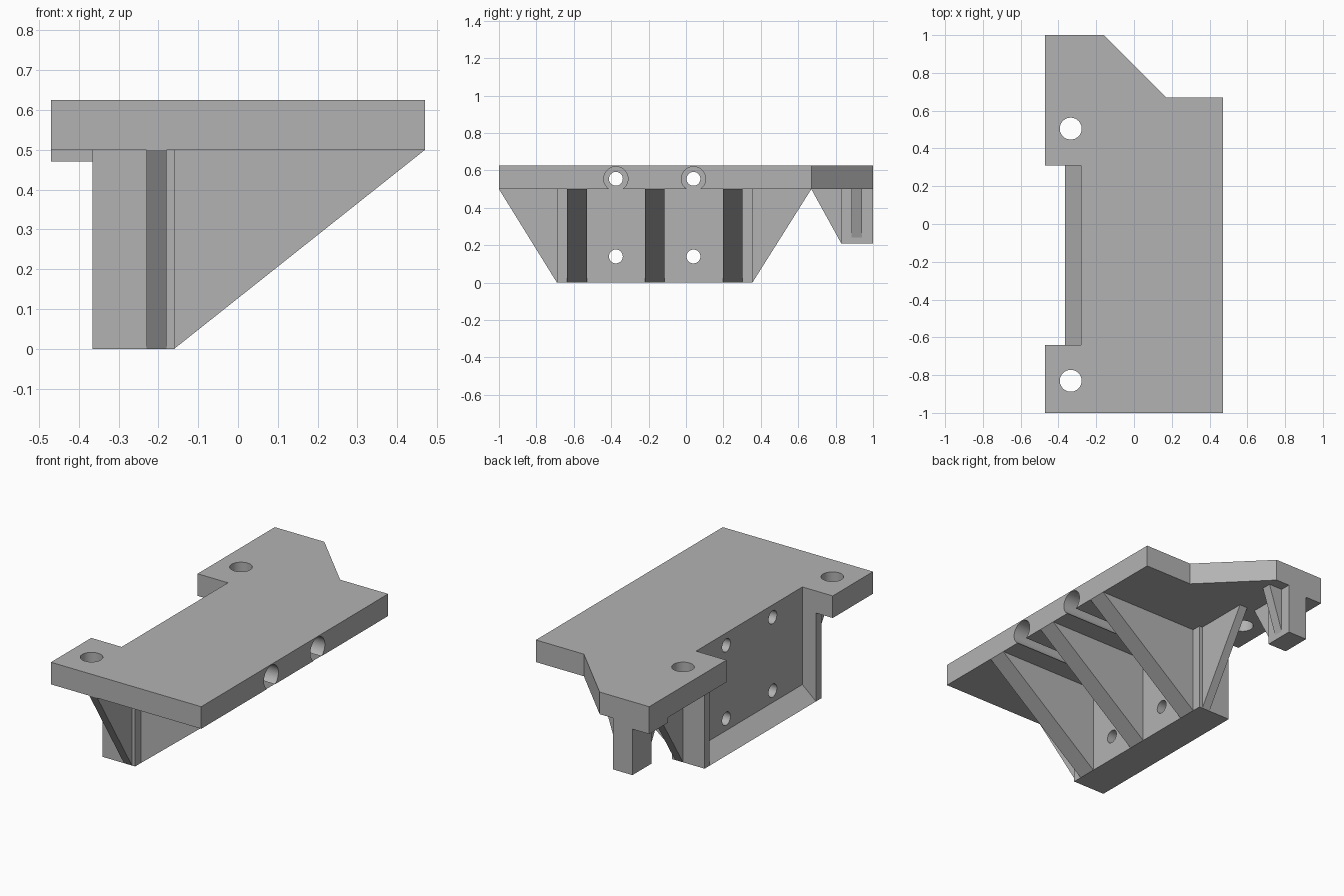
import bpy
import bmesh
from math import pi
from mathutils import Vector, Matrix

if "Cube" in bpy.data.objects:
    bpy.data.objects.remove(bpy.data.objects["Cube"], do_unlink=True)

grey = bpy.data.materials.new("plain_grey")
grey.use_nodes = True
colour = (0.45, 0.45, 0.45, 1)
grey.diffuse_color = colour
grey.node_tree.nodes["Principled BSDF"].inputs["Base Color"].default_value = colour

TOP, DECK = 0.625, 0.5                  # plate top and underside
BACK, INNER, FACE = -0.365, -0.28, -0.16  # wall back, pocket bottom, wall front
WALL_Y = (-0.69, 0.355)
POCKET_Y = (-0.64, 0.31)


def prism(name, axis, profile, lo, hi):
    """Extrude a 2D profile along an axis; the profile uses the other two axes in order."""
    bm = bmesh.new()
    verts = []
    for a, b in profile:
        co = [a, b]
        co.insert("xyz".index(axis), lo)
        verts.append(bm.verts.new(co))
    face = bm.faces.new(verts)
    step = Vector([hi - lo if c == axis else 0 for c in "xyz"])
    new = bmesh.ops.extrude_face_region(bm, geom=[face])["geom"]
    bmesh.ops.translate(bm, vec=step, verts=[v for v in new if isinstance(v, bmesh.types.BMVert)])
    bmesh.ops.recalc_face_normals(bm, faces=bm.faces)
    return finish(name, bm)


def finish(name, bm):
    mesh = bpy.data.meshes.new(name)
    bm.to_mesh(mesh)
    bm.free()
    mesh.materials.append(grey)
    obj = bpy.data.objects.new(name, mesh)
    bpy.context.collection.objects.link(obj)
    return obj


def box(name, x, y, z):
    return prism(name, "z", [(x[0], y[0]), (x[1], y[0]), (x[1], y[1]), (x[0], y[1])], *z)


def drill(obj, centre, radius, length, along_x=False):
    """Cut a round hole and discard the cutter."""
    bm = bmesh.new()
    turn = Matrix.Rotation(pi / 2, 4, "Y") if along_x else Matrix()
    bmesh.ops.create_cone(bm, cap_ends=True, segments=40, radius1=radius, radius2=radius,
                          depth=length, matrix=Matrix.Translation(centre) @ turn)
    cutter = finish("hole_cutter", bm)
    cutter.hide_render = True
    mod = obj.modifiers.new("hole", "BOOLEAN")
    mod.operation, mod.solver, mod.object = "DIFFERENCE", "EXACT", cutter
    bpy.context.view_layer.objects.active = obj
    bpy.ops.object.modifier_apply(modifier=mod.name)
    bpy.data.objects.remove(cutter, do_unlink=True)


# Top plate with clipped corner and pocket notch
plate = prism("top_plate", "z", [
    (-0.47, 1), (-0.16, 1), (0.17, 0.67), (0.47, 0.67), (0.47, -1), (-0.47, -1),
    (-0.47, POCKET_Y[0]), (INNER, POCKET_Y[0]), (INNER, POCKET_Y[1]), (-0.47, POCKET_Y[1])],
    DECK, TOP)

# Upright wall with a sloped pocket floor, and a cheek at each end
wall = prism("upright_wall", "y", [(BACK, 0), (FACE, 0), (FACE, DECK), (INNER, DECK), (INNER, 0.073)],
             *POCKET_Y)
box("front_cheek", (BACK, FACE), (WALL_Y[0], POCKET_Y[0]), (0, DECK))
box("rear_cheek", (BACK, FACE), (POCKET_Y[1], WALL_Y[1]), (0, DECK))

# Mounting holes and screw bores
for y in (-0.83, 0.505):
    drill(plate, (-0.335, y, 0.56), 0.058, 0.4)
for y in (-0.375, 0.04):
    drill(wall, (-0.22, y, 0.14), 0.037, 0.6, True)
    drill(plate, (-0.1, y, 0.555), 0.037, 0.6, True)
    drill(plate, (FACE + 0.35, y, 0.555), 0.065, 0.7, True)

# Three long ribs under the plate
for i, y in enumerate((-0.583, -0.167, 0.25)):
    prism(f"long_rib_{i + 1}", "y", [(FACE, 0), (0.47, DECK), (FACE, DECK)], y - 0.053, y + 0.053)

# Side gussets at both ends of the wall
for name, y, reach in (("front", WALL_Y[0], -1), ("rear", WALL_Y[1], 0.67)):
    prism(f"{name}_gusset", "x", [(y, 0), (reach, DECK), (y, DECK)], -0.23, -0.18)

# Rear leg with pad and two braces
box("rear_leg", (BACK, -0.245), (0.83, 1), (0.21, DECK))
box("rear_pad", (-0.47, BACK), (0.83, 1), (0.47, DECK))
prism("leg_side_brace", "y", [(-0.245, 0.24), (FACE, DECK), (-0.245, DECK)], 0.885, 0.94)
prism("leg_front_brace", "x", [(0.83, 0.21), (0.83, DECK), (0.67, DECK)], -0.33, -0.28)

# Smooth hole walls, sharp edges elsewhere
for obj in (plate, wall):
    bpy.ops.object.select_all(action="DESELECT")
    obj.select_set(True)
    bpy.context.view_layer.objects.active = obj
    bpy.ops.object.shade_smooth_by_angle(angle=0.5)
